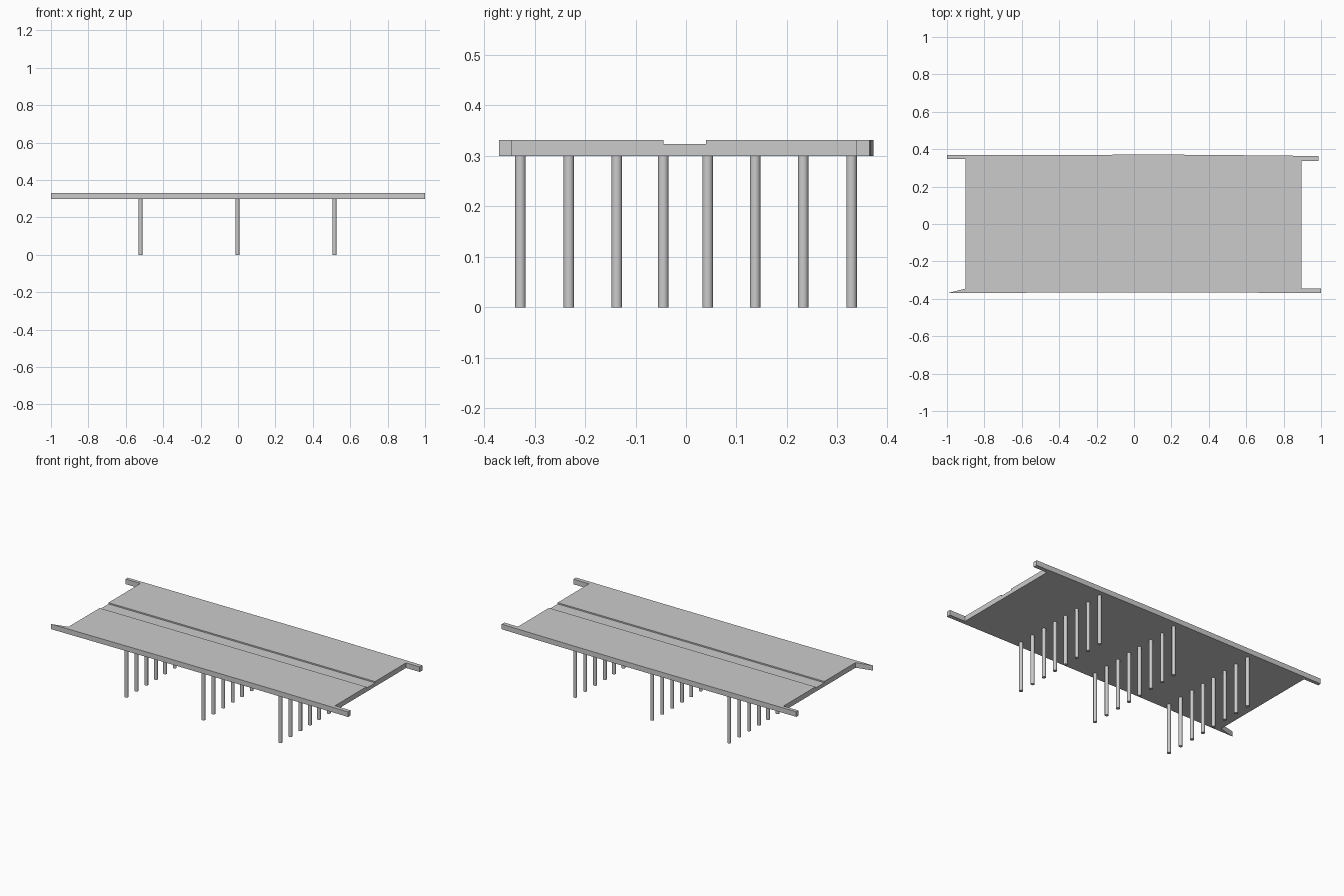
import bpy, bmesh

if "Cube" in bpy.data.objects:
    bpy.data.objects.remove(bpy.data.objects["Cube"])


def prism(name, outline, z0, z1):
    """Extrude a plan outline (x, y) from z0 up to z1."""
    bm = bmesh.new()
    face = bm.faces.new([bm.verts.new((x, y, z0)) for x, y in outline])
    ext = bmesh.ops.extrude_face_region(bm, geom=[face])
    top = [v for v in ext["geom"] if isinstance(v, bmesh.types.BMVert)]
    bmesh.ops.translate(bm, verts=top, vec=(0, 0, z1 - z0))
    bmesh.ops.recalc_face_normals(bm, faces=bm.faces)
    mesh = bpy.data.meshes.new(name)
    bm.to_mesh(mesh)
    bm.free()
    obj = bpy.data.objects.new(name, mesh)
    bpy.context.collection.objects.link(obj)
    return obj


# Deck slab with the edge beams running on past both ends
deck = prism("bridge_deck", [
    (-1.0, -0.37), (-0.3, -0.366), (0.45, -0.366), (1.0, -0.37),
    (1.0, -0.345), (0.895, -0.345), (0.895, 0.338),
    (0.987, 0.338), (0.987, 0.363), (0.77, 0.366), (0.18, 0.371), (-1.0, 0.368),
    (-1.0, 0.347), (-0.9, 0.347), (-0.9, -0.345)], 0.30, 0.331)

# Shallow channel along the middle of the deck
cutter = prism("channel_cutter", [
    (-1.1, -0.045), (1.1, -0.044), (1.1, 0.04), (-1.1, 0.04)], 0.323, 0.36)
cutter.hide_render = True
cutter.hide_set(True)
cut = deck.modifiers.new("channel", "BOOLEAN")
cut.operation = "DIFFERENCE"
cut.solver = "EXACT"
cut.object = cutter

# Three rows of eight round piles
for row, x in enumerate((-0.521, -0.003, 0.516)):
    for i, y in enumerate((-0.328, -0.232, -0.137, -0.045, 0.043, 0.137, 0.232, 0.328)):
        bpy.ops.mesh.primitive_cylinder_add(vertices=16, radius=0.0105, depth=0.301,
                                            location=(x, y, 0.1505))
        pile = bpy.context.object
        pile.name = f"pile_{row + 1}_{i + 1}"
        bpy.ops.object.shade_smooth_by_angle()
